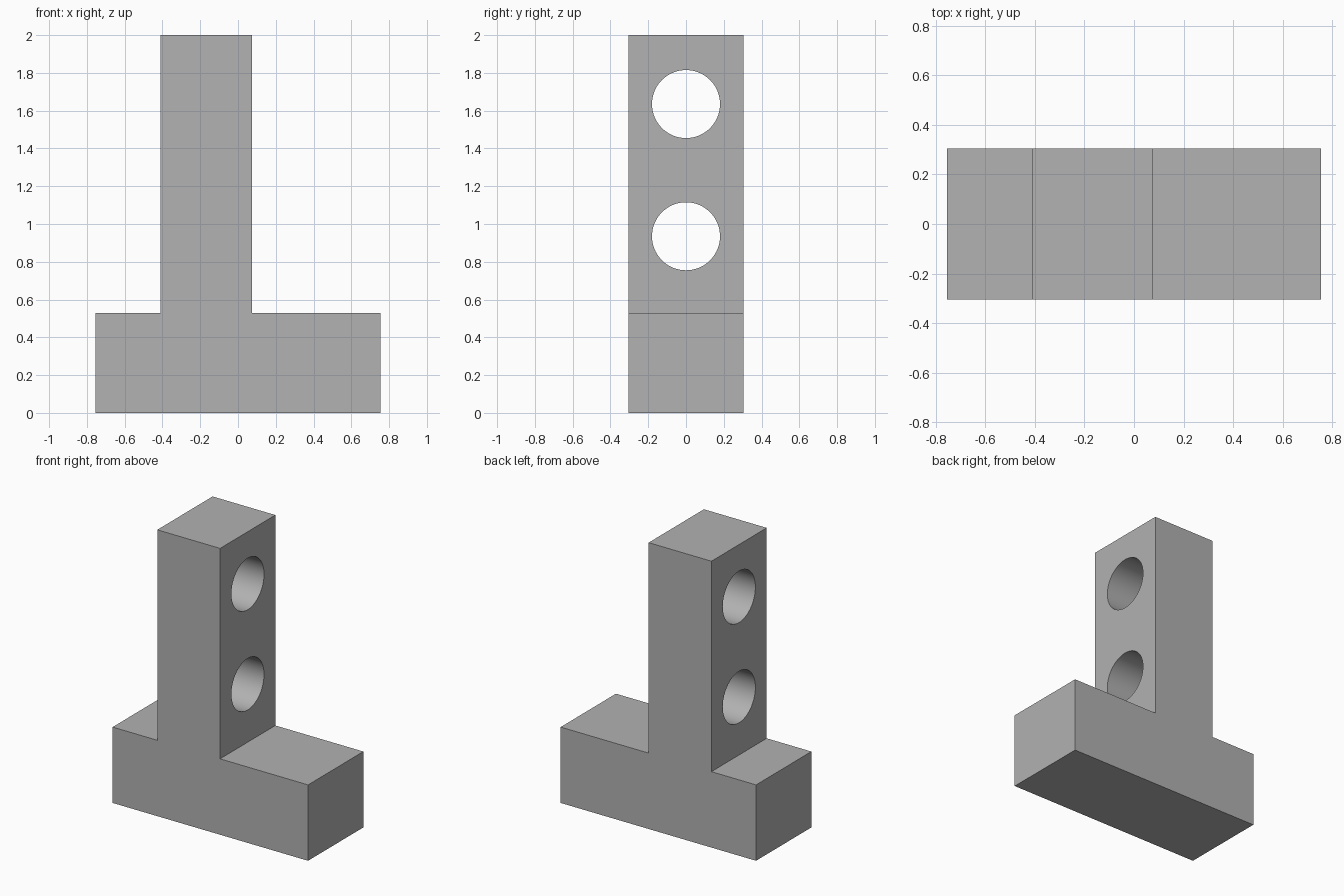
import bpy
import bmesh
from math import pi, radians

cube = bpy.data.objects.get("Cube")
if cube:
    bpy.data.objects.remove(cube, do_unlink=True)

# Overall dimensions
HALF_LENGTH, HALF_DEPTH = 0.755, 0.305
BASE_TOP, TOP = 0.53, 2.0
POST_RIGHT, POST_LEFT = -0.41, 0.075
HOLE_RADIUS, HOLE_HEIGHTS = 0.18, (0.935, 1.635)

# Material
grey = bpy.data.materials.new("mid grey")
grey.use_nodes = True
colour = (0.445, 0.445, 0.445, 1)
grey.diffuse_color = colour
grey.node_tree.nodes["Principled BSDF"].inputs["Base Color"].default_value = colour


def make_object(name, bm):
    bmesh.ops.recalc_face_normals(bm, faces=bm.faces)
    mesh = bpy.data.meshes.new(name)
    bm.to_mesh(mesh)
    bm.free()
    mesh.materials.append(grey)
    obj = bpy.data.objects.new(name, mesh)
    bpy.context.collection.objects.link(obj)
    return obj


# Bracket body: base and upright post as one extruded profile
profile = [
    (-HALF_LENGTH, 0), (HALF_LENGTH, 0),
    (HALF_LENGTH, BASE_TOP), (POST_LEFT, BASE_TOP),
    (POST_LEFT, TOP), (POST_RIGHT, TOP),
    (POST_RIGHT, BASE_TOP), (-HALF_LENGTH, BASE_TOP),
]
bm = bmesh.new()
face = bm.faces.new([bm.verts.new((x, -HALF_DEPTH, z)) for x, z in profile])
extruded = bmesh.ops.extrude_face_region(bm, geom=[face], use_keep_orig=True)
new_verts = [v for v in extruded["geom"] if isinstance(v, bmesh.types.BMVert)]
bmesh.ops.translate(bm, verts=new_verts, vec=(0, 2 * HALF_DEPTH, 0))
bracket = make_object("bracket_body", bm)

# Round through holes across the post
bpy.context.view_layer.objects.active = bracket
bracket.select_set(True)
for height in HOLE_HEIGHTS:
    bm = bmesh.new()
    bmesh.ops.create_cone(bm, cap_ends=True, segments=96, radius1=HOLE_RADIUS,
                          radius2=HOLE_RADIUS, depth=1)
    cutter = make_object("hole_cutter", bm)
    cutter.rotation_euler.y = pi / 2
    cutter.location = ((POST_LEFT + POST_RIGHT) / 2, 0, height)
    cutter.hide_render = True
    cut = bracket.modifiers.new("hole", 'BOOLEAN')
    cut.operation = 'DIFFERENCE'
    cut.solver = 'EXACT'
    cut.object = cutter
    bpy.context.view_layer.update()
    bpy.ops.object.modifier_apply(modifier=cut.name)
    bpy.data.objects.remove(cutter, do_unlink=True)

# Smooth hole walls, crisp outer edges
bpy.ops.object.select_all(action='DESELECT')
bracket.select_set(True)
bpy.ops.object.shade_smooth_by_angle(angle=radians(30))
